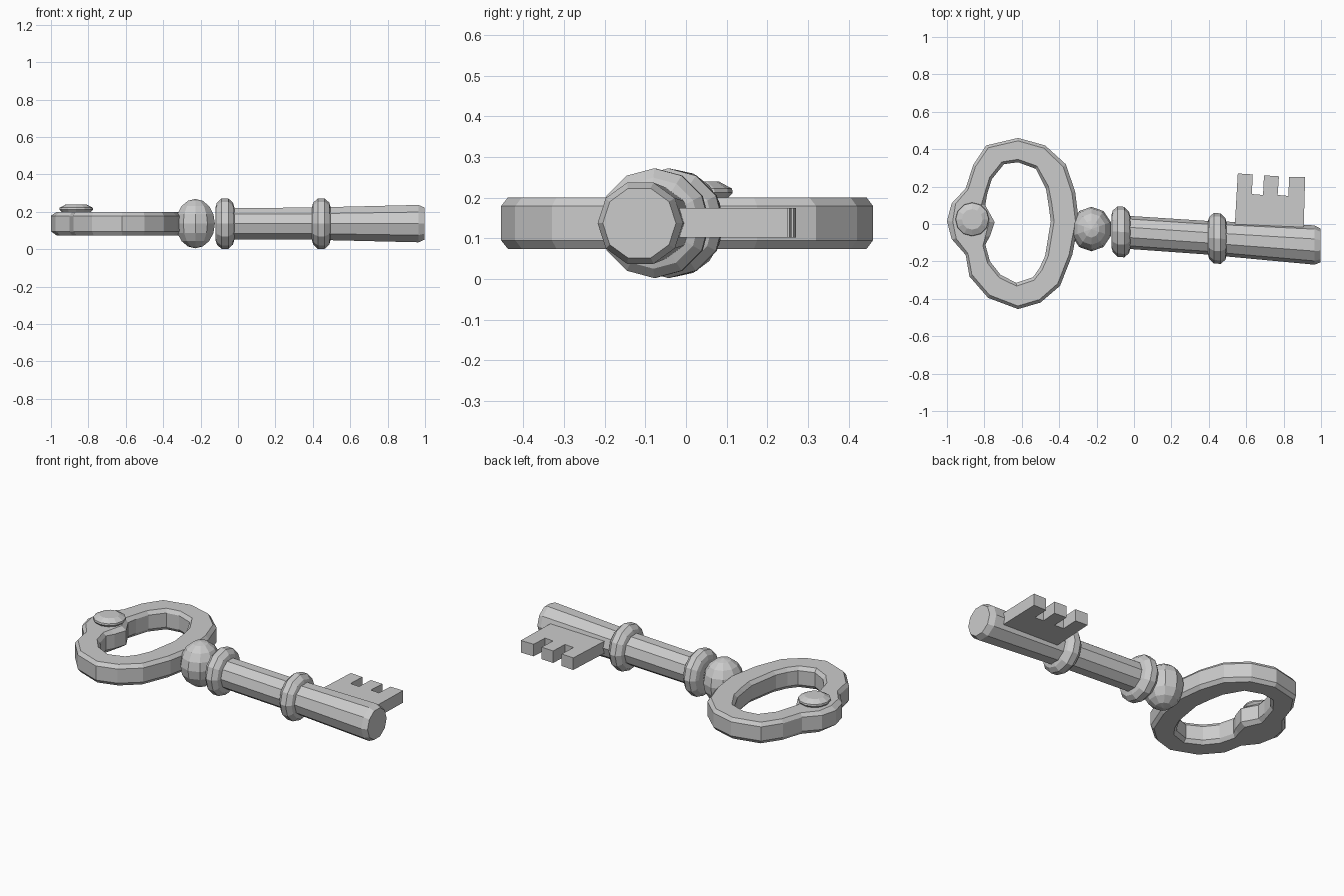
import bpy, bmesh, math
from mathutils import Matrix, Vector

if "Cube" in bpy.data.objects:
    bpy.data.objects.remove(bpy.data.objects["Cube"])

ZC = 0.137                                   # height of the key's mid plane
metal = bpy.data.materials.new("grey metal")
metal.diffuse_color = (0.6, 0.6, 0.6, 1)
metal.use_nodes = True
metal.node_tree.nodes["Principled BSDF"].inputs["Base Color"].default_value = metal.diffuse_color


def finish(bm, name):
    bmesh.ops.recalc_face_normals(bm, faces=bm.faces)
    mesh = bpy.data.meshes.new(name)
    bm.to_mesh(mesh)
    bm.free()
    mesh.materials.append(metal)
    obj = bpy.data.objects.new(name, mesh)
    bpy.context.collection.objects.link(obj)
    return obj


def bridge(bm, a, b):
    n = len(a)
    for i in range(n):
        bm.faces.new((a[i], a[(i + 1) % n], b[(i + 1) % n], b[i]))


def lathe_x(name, profile, sides=10):
    """Turned part along the slightly slanted shaft axis; profile is (x, radius)."""
    bm = bmesh.new()
    rings = []
    for x, r in profile:
        cy = -0.042 - 0.068 * (x + 0.07)
        rings.append([bm.verts.new((x, cy + r * math.cos(2 * math.pi * i / sides),
                                    ZC + r * math.sin(2 * math.pi * i / sides)))
                      for i in range(sides)])
    for a, b in zip(rings, rings[1:]):
        bridge(bm, a, b)
    bm.faces.new(rings[0])
    bm.faces.new(rings[-1])
    return finish(bm, name)


# Bow: paired outer and inner outlines with a chamfered section
outer = [(-.62, .46), (-.79, .42), (-.86, .315), (-.90, .19), (-.975, .11), (-1, .015),
         (-.975, -.08), (-.90, -.165), (-.88, -.28), (-.78, -.395), (-.62, -.455),
         (-.50, -.42), (-.395, -.33), (-.33, -.165), (-.295, .015), (-.315, .175),
         (-.365, .32), (-.475, .42)]
inner = [(-.62, .33), (-.695, .32), (-.76, .24), (-.785, .16), (-.795, .1), (-.745, .01),
         (-.77, -.065), (-.795, -.11), (-.77, -.2), (-.715, -.27), (-.63, -.315),
         (-.54, -.285), (-.505, -.235), (-.475, -.17), (-.445, .015), (-.458, .11),
         (-.47, .185), (-.525, .295)]
section = [(0, -.042), (0, .042), (.12, .063), (.88, .063),
           (1, .042), (1, -.042), (.88, -.063), (.12, -.063)]
bm = bmesh.new()
loops = []
for t, dz in section:
    loops.append([bm.verts.new(Vector((*o, ZC + dz)).lerp(Vector((*i, ZC + dz)), t))
                  for o, i in zip(outer, inner)])
for k in range(len(loops)):
    bridge(bm, loops[k], loops[(k + 1) % len(loops)])
finish(bm, "bow")

# Rivet on top of the bow
bm = bmesh.new()
rings = []
for r, z in ((.075, .195), (.09, .212), (.088, .222), (.055, .24)):
    rings.append([bm.verts.new((-.865 + r * math.cos(math.tau * i / 12),
                                .025 + r * math.sin(math.tau * i / 12), z)) for i in range(12)])
for a, b in zip(rings, rings[1:]):
    bridge(bm, a, b)
bm.faces.new(rings[0])
bm.faces.new(rings[-1])
finish(bm, "bow_rivet")

# Ball between bow and shaft
bm = bmesh.new()
bmesh.ops.create_uvsphere(bm, u_segments=10, v_segments=8, radius=1,
                          matrix=Matrix.Translation((-.228, -.027, ZC))
                          @ Matrix.Diagonal((.11, .119, .132, 1)))
finish(bm, "neck_ball")

# Shaft, flaring after the second collar, and its two collars
lathe_x("shaft", [(-.1, .088), (.445, .09), (.49, .093), (.965, .105), (.998, .09)])
for name, x in (("rear_collar", -.07), ("front_collar", .445)):
    lathe_x(name, [(x - .05, .088), (x - .043, .112), (x - .018, .135),
                   (x + .018, .135), (x + .043, .112), (x + .05, .088)], 12)

# Toothed bit
bit = [(.535, -.08), (.555, .27), (.635, .265), (.63, .16), (.69, .155), (.695, .26),
       (.775, .255), (.768, .155), (.825, .15), (.83, .25), (.915, .25), (.905, -.1)]
bm = bmesh.new()
low, high = [[bm.verts.new((x, y, z)) for x, y in bit] for z in (.102, .174)]
bridge(bm, low, high)
bm.faces.new(low)
bm.faces.new(high)
finish(bm, "bit")
